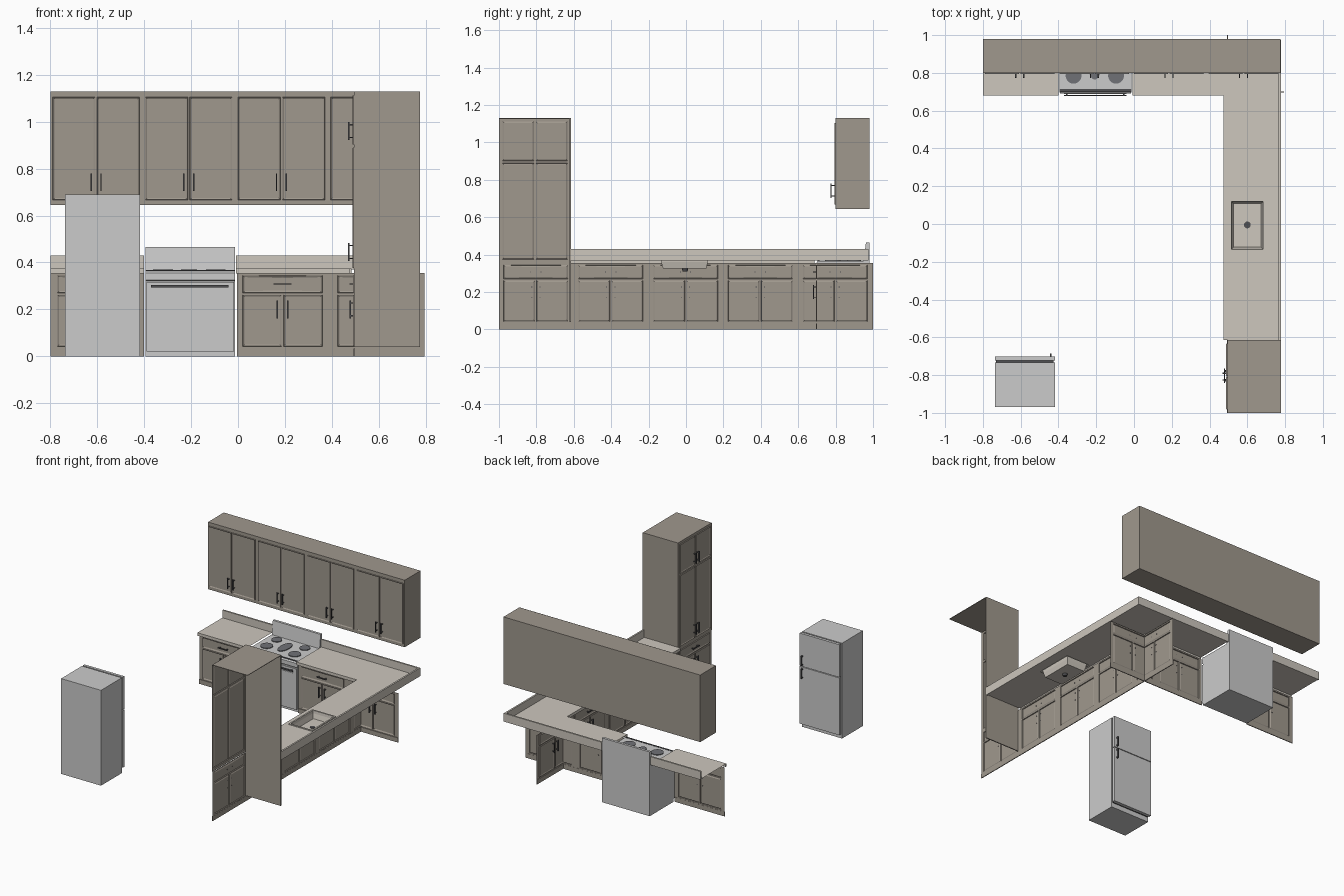
import bpy, bmesh, math
from mathutils import Matrix, Vector

if "Cube" in bpy.data.objects:
    bpy.data.objects.remove(bpy.data.objects["Cube"])


def mat(name, c):
    m = bpy.data.materials.new(name)
    m.diffuse_color = (*c, 1)
    m.use_nodes = True
    m.node_tree.nodes["Principled BSDF"].inputs["Base Color"].default_value = m.diffuse_color
    return m


WOOD = mat("cabinet_brown", (.35, .315, .27))
STONE = mat("counter_stone", (.61, .57, .51))
DARK = mat("dark_metal", (.08, .08, .085))
BURN = mat("burner_grey", (.16, .165, .18))


def finish(name, bm, m=None, loc=(0, 0, 0), rot=0, smooth=False):
    me = bpy.data.meshes.new(name)
    bm.to_mesh(me)
    bm.free()
    ob = bpy.data.objects.new(name, me)
    bpy.context.collection.objects.link(ob)
    ob.location, ob.rotation_euler[2] = loc, rot
    if m:
        me.materials.append(m)
    if smooth:
        bpy.context.view_layer.objects.active = ob
        ob.select_set(True)
        bpy.ops.object.shade_smooth_by_angle()
        ob.select_set(False)
    return ob


def add_box(bm, x0, x1, y0, y1, z0, z1):
    c = Vector((x0 + x1, y0 + y1, z0 + z1)) / 2
    return bmesh.ops.create_cube(bm, size=1, matrix=Matrix.Translation(c) @ Matrix.Diagonal(
        (x1 - x0, y1 - y0, z1 - z0, 1)))["verts"]


def boxes(name, dims, m=None, loc=(0, 0, 0), rot=0):
    bm = bmesh.new()
    for d in dims:
        add_box(bm, *d)
    return finish(name, bm, m, loc, rot)


def front(name, u0, u1, w0, w1, panels, loc, rot=0):
    """Face sheet with raised, recessed-centre panels; faces local -y."""
    us = sorted({round(v, 4) for p in panels for v in p[:2]} | {u0, u1})
    ws = sorted({round(v, 4) for p in panels for v in p[2:]} | {w0, w1})
    bm = bmesh.new()
    g = [[bm.verts.new((u, 0, w)) for w in ws] for u in us]
    cells = [bm.faces.new((g[i][j], g[i + 1][j], g[i + 1][j + 1], g[i][j + 1]))
             for i in range(len(us) - 1) for j in range(len(ws) - 1)]
    bm.normal_update()
    mid = {f: f.calc_center_median() for f in cells}
    for a, b, c, d in panels:
        sel = [f for f in cells if a < mid[f].x < b and c < mid[f].z < d]
        bmesh.ops.inset_region(bm, faces=sel, thickness=.002, depth=.006)
        bmesh.ops.inset_region(bm, faces=sel, thickness=.009, depth=-.004)
    return finish(name, bm, WOOD, loc, rot)


def handles(name, spots, loc, rot=0):
    """Bar pulls: (u, w, vertical) centres, standing off towards local -y."""
    dims = []
    for u, w, vert in spots:
        for a, b, y0, y1 in ((-.038, .038, -.021, -.015), (-.03, -.025, -.016, 0), (.025, .03, -.016, 0)):
            if vert:
                dims.append((u - .003, u + .003, y0, y1, w + a, w + b))
            else:
                dims.append((u + a, u + b, y0, y1, w - .003, w + .003))
    boxes(name, dims, DARK, loc, rot)


def base_run(name, u0, u1, starts, width, loc, rot=0):
    """Base cabinet fronts: one drawer over two doors per unit."""
    panels, pulls = [], []
    for s in starts:
        m = s + width / 2
        panels += [(s, s + width, .27, .345), (s, m - .004, .042, .262), (m + .004, s + width, .042, .262)]
        pulls += [(m, .308, False), (m - .022, .2, True), (m + .022, .2, True)]
    front(name + "_fronts", u0, u1, 0, .355, panels, loc, rot)
    handles(name + "_handles", pulls, loc, rot)
    boxes(name + "_baseboard", [(u0, u1, -.005, .001, 0, .033)], WOOD, loc, rot)


R = -math.pi / 2
# Base cabinets: back wall (either side of the stove) and right wall
base_run("left_base", -.8, -.4, [-.77], .34, (0, .7, 0))
base_run("back_base", -.005, .795, [.02, .425], .34, (0, .7, 0))
base_run("right_base", -1, 1, [-.97 + .4 * k for k in range(5)], .345, (.497, 0, 0), R)

# Upper cabinets
boxes("upper_cabinet", [(-.8, .775, .8, .98, .645, 1.13)], WOOD)
doors, pulls = [], []
for k in range(4):
    s = -.79 + .395 * k
    doors += [(s, s + .181, .667, 1.105), (s + .189, s + .37, .667, 1.105)]
    pulls += [(s + .164, .742, True), (s + .206, .742, True)]
front("upper_doors", -.8, .775, .645, 1.13, doors, (0, .799, 0))
handles("upper_handles", pulls, (0, .793, 0))

# Tall pantry: front, top and the one side against the counter
boxes("pantry_shell", [(.495, .777, -1, -.615, 1.126, 1.13),
                       (.495, .777, -.622, -.615, .04, 1.127)], WOOD)
front("pantry_doors", .615, 1, .355, 1.13,
      [(a, a + .17, c, d) for a in (.633, .812) for c, d in ((.375, .89), (.902, 1.113))],
      (.494, 0, 0), R)
handles("pantry_handles", [(u, w, True) for u in (.79, .825) for w in (.445, .96)], (.49, 0, 0), R)

# Countertop sheet with openings for stove and sink
xs = (-.8, -.4, -.008, .475, .507, .693, .777)
ys = (-.615, -.143, .128, .68, .975)
bm = bmesh.new()
g = [[bm.verts.new((x, y, .375)) for y in ys] for x in xs]
for i in range(6):
    for j in range(4):
        if (i < 3 and j < 3) or (i, j) in ((1, 3), (4, 1)):
            continue
        bm.faces.new((g[i][j], g[i + 1][j], g[i + 1][j + 1], g[i][j + 1]))
bmesh.ops.delete(bm, geom=[v for v in bm.verts if not v.link_faces], context='VERTS')
finish("countertop", bm, STONE)
boxes("counter_edge", [(.475, .483, -.615, .688, .353, .3745), (-.8, -.4, .68, .688, .353, .3745),
                       (-.008, .475, .68, .688, .353, .3745)], STONE)
boxes("backsplash", [(.765, .777, -.615, .975, .37, .43), (-.8, -.4, .963, .975, .37, .43),
                     (-.008, .765, .963, .975, .37, .43)], STONE)

# Sink: rim and tapered basin as stacked rectangular rings
bm = bmesh.new()
prev = None
for d, z in ((0, .37), (0, .38), (.011, .38), (.013, .36), (.022, .326)):
    a, b, c, e = .505 + d, .695 - d, -.145 + d, .13 - d
    ring = [bm.verts.new((x, y, z)) for x, y in ((a, c), (b, c), (b, e), (a, e))]
    if prev:
        for k in range(4):
            n = (k + 1) % 4
            bm.faces.new((prev[k], prev[n], ring[n], ring[k]))
    prev = ring
bm.faces.new(prev)
finish("sink", bm, STONE)
bm = bmesh.new()
bmesh.ops.create_cone(bm, cap_ends=True, segments=24, radius1=.013, radius2=.018, depth=.018,
                      matrix=Matrix.Translation((.6, -.005, .32)))
finish("sink_drain", bm, DARK, smooth=True)


def prism(name, profile, x0, x1, m=None):
    """Side profile of (y, z) points extruded along x."""
    bm = bmesh.new()
    f = bm.faces.new([bm.verts.new((x0, y, z)) for y, z in profile])
    r = bmesh.ops.extrude_face_region(bm, geom=[f])["geom"]
    bmesh.ops.translate(bm, vec=(x1 - x0, 0, 0), verts=[v for v in r if isinstance(v, bmesh.types.BMVert)])
    bmesh.ops.recalc_face_normals(bm, faces=bm.faces)
    return finish(name, bm, m)


# Stove
SX0, SX1 = -.395, -.012
prism("stove_body", [(.705, 0), (.705, .32), (.695, .325), (.695, .355), (.705, .366), (.98, .366), (.98, 0)],
      SX0, SX1)
prism("stove_back_panel", [(.95, .365), (.962, .465), (.98, .465), (.98, .365)], SX0, SX1)
boxes("oven_door", [(SX0 + .004, SX1 - .004, .692, .706, .02, .316)])
boxes("oven_window", [(-.37, -.04, .689, .693, .115, .282)])
boxes("oven_handle", [(-.37, -.04, .678, .684, .294, .304), (-.36, -.352, .683, .693, .295, .303),
                      (-.058, -.05, .683, .693, .295, .303)], DARK)
boxes("cooktop_trim", [(SX0, SX1, .702, .714, .364, .368)], DARK)
bm = bmesh.new()
for x, y, rx, ry in ((-.32, .785, .042, .042), (-.085 - .01, .785, .042, .042), (-.208, .835, .034, .07),
                     (-.32, .9, .036, .036), (-.095, .9, .036, .036)):
    bmesh.ops.create_cone(bm, cap_ends=True, segments=28, radius1=1, radius2=1, depth=.006,
                          matrix=Matrix.Translation((x, y, .368)) @ Matrix.Diagonal((rx, ry, 1, 1)))
finish("burners", bm, BURN, smooth=True)

# Refrigerator, door side facing the counters (+y)
boxes("fridge_body", [(-.737, -.418, -.97, -.732, 0, .69)])
boxes("fridge_gasket", [(-.73, -.425, -.733, -.72, .035, .682)], DARK)
boxes("fridge_doors", [(-.737, -.418, -.722, -.702, .035, .449), (-.737, -.418, -.722, -.702, .454, .69)])
boxes("fridge_handles", [d for z0, z1 in ((.37, .44), (.463, .533)) for d in (
    (-.444, -.436, -.692, -.686, z0, z1), (-.444, -.436, -.703, -.69, z0, z0 + .01),
    (-.444, -.436, -.703, -.69, z1 - .01, z1))], DARK)
